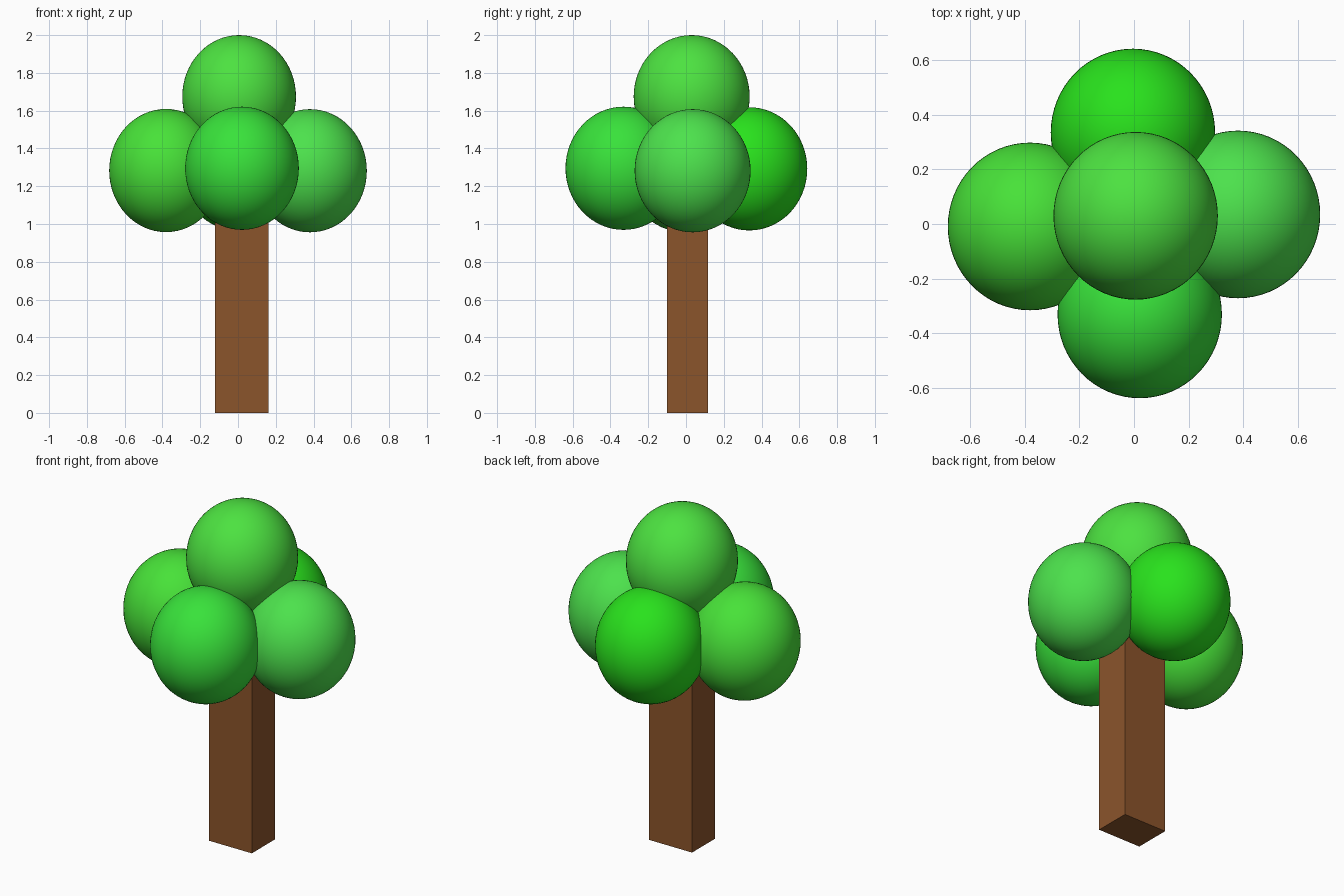
import bpy

if "Cube" in bpy.data.objects:
    bpy.data.objects.remove(bpy.data.objects["Cube"])


def paint(obj, name, color):
    mat = bpy.data.materials.new(name)
    mat.diffuse_color = (*color, 1)
    mat.use_nodes = True
    mat.node_tree.nodes["Principled BSDF"].inputs["Base Color"].default_value = mat.diffuse_color
    obj.data.materials.append(mat)


# Square trunk, its top end buried in the foliage
bpy.ops.mesh.primitive_cube_add(size=1, location=(0.020, 0.008, 0.65))
trunk = bpy.context.object
trunk.name = "trunk"
trunk.scale = (0.283, 0.217, 1.3)
paint(trunk, "bark", (0.26, 0.089, 0.024))

# Foliage: five equal, slightly tall ellipsoids (name, centre, colour)
FOLIAGE = [
    ("foliage_left", (-0.381, -0.009, 1.283), (0.064, 0.76, 0.040)),
    ("foliage_right", (0.381, 0.035, 1.282), (0.073, 0.76, 0.073)),
    ("foliage_front", (0.021, -0.331, 1.295), (0.040, 0.76, 0.043)),
    ("foliage_back", (-0.004, 0.335, 1.292), (0.022, 0.76, 0.012)),
    ("foliage_top", (0.006, 0.030, 1.674), (0.073, 0.76, 0.052)),
]
for name, centre, color in FOLIAGE:
    bpy.ops.mesh.primitive_uv_sphere_add(segments=64, ring_count=32, radius=1, location=centre)
    ball = bpy.context.object
    ball.name = name
    ball.scale = (0.301, 0.307, 0.326)
    bpy.ops.object.shade_smooth()
    paint(ball, name + "_green", color)
